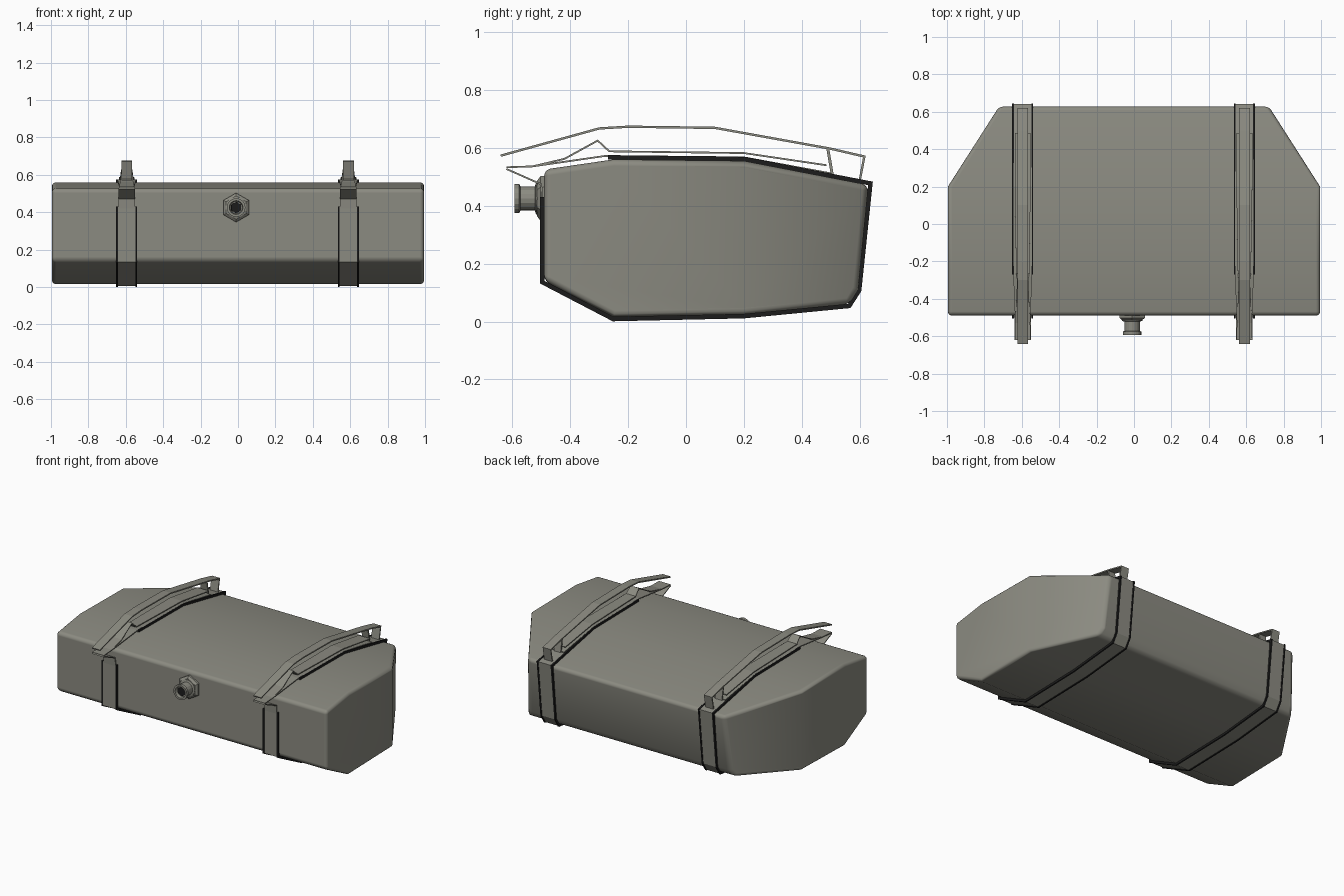
import bpy, bmesh, math
from mathutils import Vector

if "Cube" in bpy.data.objects:
    bpy.data.objects.remove(bpy.data.objects["Cube"])


def material(name, col):
    m = bpy.data.materials.new(name)
    m.diffuse_color = (*col, 1)
    m.use_nodes = True
    m.node_tree.nodes["Principled BSDF"].inputs["Base Color"].default_value = m.diffuse_color
    return m


METAL = material("grey metal", (0.26, 0.258, 0.22))
RUBBER = material("black rubber", (0.012, 0.012, 0.012))


def finish(bm, name, mat):
    bmesh.ops.recalc_face_normals(bm, faces=bm.faces[:])
    me = bpy.data.meshes.new(name)
    bm.to_mesh(me)
    bm.free()
    me.materials.append(mat)
    ob = bpy.data.objects.new(name, me)
    bpy.context.collection.objects.link(ob)
    return ob


def ribbon(name, path, x, width, o0, o1, mat):
    """Flat band following a (y, z) path; o0..o1 is its depth along the left normal.
    width may be one number or one per path point."""
    pts = [Vector(p) for p in path]
    ws = width if isinstance(width, list) else [width] * len(pts)
    bm = bmesh.new()
    rings = []
    for i, p in enumerate(pts):
        ns = []
        for a, b in ((i - 1, i), (i, i + 1)):
            if a >= 0 and b < len(pts):
                d = (pts[b] - pts[a]).normalized()
                ns.append(Vector((d.y, -d.x)))
        n = sum(ns, Vector((0, 0))).normalized()
        n = n / max(n.dot(ns[0]), 0.6)
        ring = []
        for sx, o in ((-1, o0), (1, o0), (1, o1), (-1, o1)):
            q = p + n * o
            ring.append(bm.verts.new((x + sx * ws[i] / 2, q.x, q.y)))
        rings.append(ring)
    for a, b in zip(rings, rings[1:]):
        for k in range(4):
            bm.faces.new((a[k], a[(k + 1) % 4], b[(k + 1) % 4], b[k]))
    bm.faces.new(rings[0])
    bm.faces.new(rings[-1])
    return finish(bm, name, mat)


def lathe(name, profile, sides, cx, cz, mat):
    """Turn (radius, y) points around an axis parallel to y; ends are capped."""
    bm = bmesh.new()
    rings = [[bm.verts.new((cx + r * math.sin(2 * math.pi * k / sides), y,
                            cz + r * math.cos(2 * math.pi * k / sides)))
              for k in range(sides)] for r, y in profile]
    for a, b in zip(rings, rings[1:]):
        for k in range(sides):
            j = (k + 1) % sides
            bm.faces.new((a[k], a[j], b[j], b[k]))
    bm.faces.new(rings[0])
    bm.faces.new(rings[-1])
    return finish(bm, name, mat)


# Tank body: side profile extruded across x, rear corners cut off
profile = [(-0.49, 0.525), (-0.25, 0.56), (0.2, 0.555), (0.63, 0.472), (0.595, 0.11),
           (0.565, 0.06), (0.2, 0.025), (-0.25, 0.015), (-0.49, 0.14)]
bm = bmesh.new()
face = bm.faces.new([bm.verts.new((-0.995, y, z)) for y, z in profile])
ext = bmesh.ops.extrude_face_region(bm, geom=[face])
bmesh.ops.translate(bm, vec=(1.99, 0, 0),
                    verts=[v for v in ext["geom"] if isinstance(v, bmesh.types.BMVert)])
for s in (-1, 1):
    cut = bmesh.ops.bisect_plane(bm, geom=bm.verts[:] + bm.edges[:] + bm.faces[:], dist=1e-3,
                                 plane_co=(s * 0.995, 0.2, 0), plane_no=(s * 0.43, 0.275, 0),
                                 clear_outer=True)
    bmesh.ops.holes_fill(bm, edges=[e for e in bm.edges if e.is_boundary], sides=0)
tank = finish(bm, "tank_body", METAL)
for p in tank.data.polygons:
    p.use_smooth = True
bev = tank.modifiers.new("rounded_edges", 'BEVEL')
bev.width = 0.022
bev.segments = 3
bev.limit_method = 'ANGLE'
bev.angle_limit = math.radians(35)
bev.harden_normals = True

# Filler neck with hexagonal flange and open end
lathe("filler_flange", [(0.078, -0.485), (0.078, -0.502), (0.062, -0.514)], 6, -0.01, 0.425, METAL)
neck = lathe("filler_neck", [(0.055, -0.49), (0.055, -0.518), (0.042, -0.522), (0.042, -0.572),
                             (0.05, -0.576), (0.05, -0.593), (0.037, -0.593), (0.033, -0.575)],
             16, -0.01, 0.425, METAL)
lathe("filler_plug", [(0.032, -0.57), (0.03, -0.579)], 6, -0.01, 0.425, RUBBER)

# Paths (y, z) of the mounting hardware
strap = [(-0.49, 0.43), (-0.49, 0.14), (-0.25, 0.015), (0.2, 0.025), (0.56, 0.06),
         (0.592, 0.11), (0.63, 0.472), (0.2, 0.555), (-0.27, 0.561)]
top_rail = [(-0.64, 0.573), (-0.3, 0.667), (-0.2, 0.673), (0.1, 0.669), (0.5, 0.597),
            (0.616, 0.57), (0.6, 0.487)]
mid_rail = [(-0.62, 0.533), (-0.53, 0.536), (-0.42, 0.562), (-0.305, 0.625), (-0.265, 0.588),
            (0.2, 0.582), (0.485, 0.54)]
lower_rail = [(-0.53, 0.536), (-0.28, 0.572), (0.2, 0.567), (0.5, 0.512)]
front_arm = [(-0.62, 0.527), (-0.5, 0.474), (-0.497, 0.42)]
strut = [(0.49, 0.596), (0.505, 0.508)]

for side, x in (("left", -0.595), ("right", 0.59)):
    # Strap around the tank, with rubber edging on both sides
    ribbon(f"strap_{side}", strap, x, 0.092, -0.001, 0.010, METAL)
    for name, s in (("outer", -1), ("inner", 1)):
        ribbon(f"strap_edging_{name}_{side}", strap, x + s * 0.051, 0.010, -0.001, 0.014, RUBBER)
    # Hanger bracket above the tank
    ribbon(f"top_rail_{side}", top_rail, x, 0.058, -0.004, 0.004, METAL)
    ribbon(f"middle_rail_{side}", mid_rail, x, [0.085, 0.08, 0.07, 0.06, 0.07, 0.085, 0.085],
           -0.003, 0.003, METAL)
    ribbon(f"lower_rail_{side}", lower_rail, x, [0.08, 0.1, 0.1, 0.09], -0.003, 0.003, METAL)
    ribbon(f"front_arm_{side}", front_arm, x, 0.088, -0.003, 0.003, METAL)
    ribbon(f"rear_strut_{side}", strut, x, 0.05, -0.005, 0.005, METAL)
